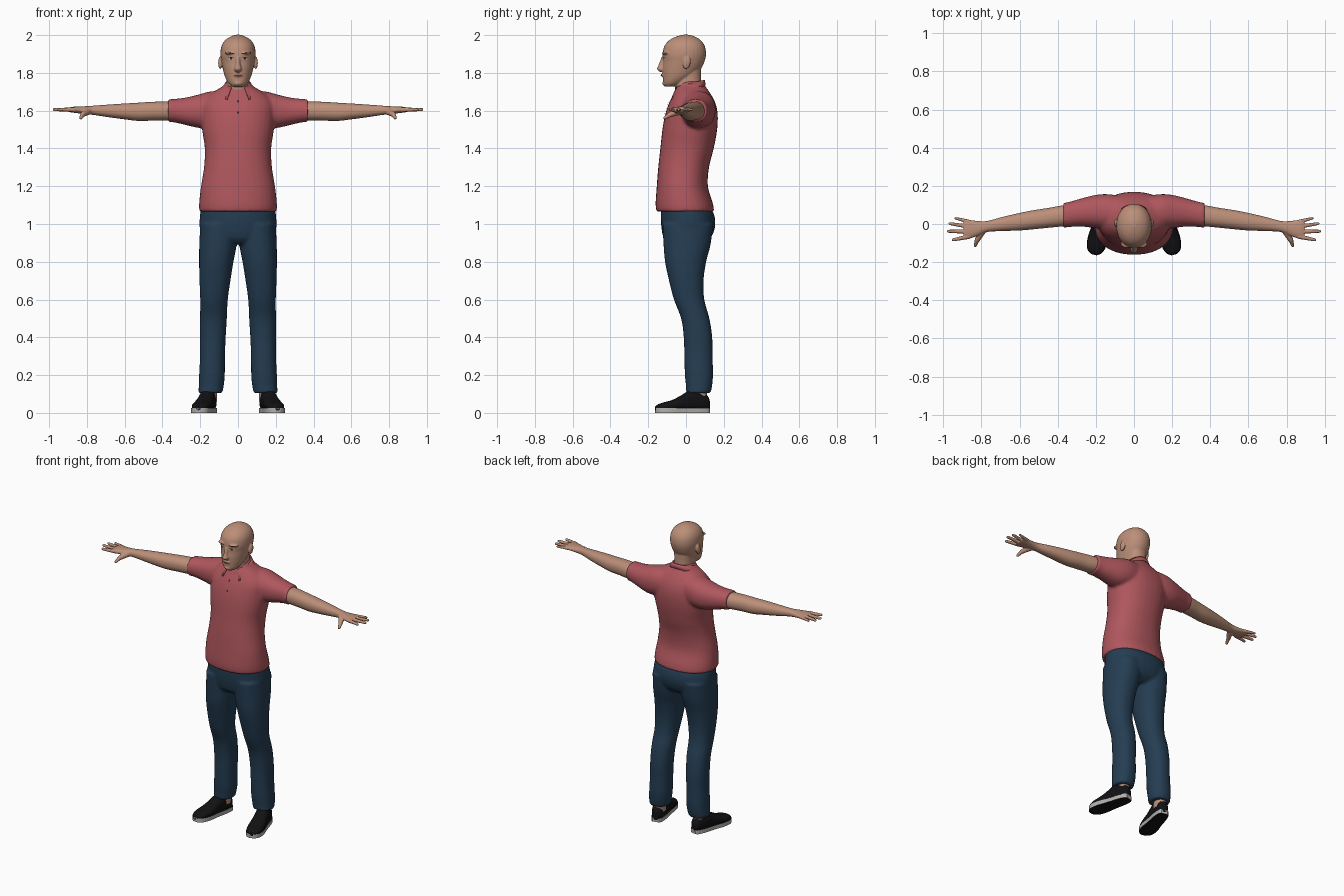
import bpy, bmesh, math
from mathutils import Matrix, Vector

cube = bpy.data.objects.get("Cube")
if cube:
    bpy.data.objects.remove(cube, do_unlink=True)


def material(name, r, g, b):
    m = bpy.data.materials.new(name)
    m.use_nodes = True
    m.diffuse_color = (r, g, b, 1)
    node = m.node_tree.nodes["Principled BSDF"]
    node.inputs["Base Color"].default_value = (r, g, b, 1)
    node.inputs["Roughness"].default_value = 0.8
    return m


SKIN = material("skin", 0.50, 0.275, 0.19)
SHIRT = material("red cotton", 0.43, 0.095, 0.11)
DENIM = material("blue denim", 0.018, 0.047, 0.085)
BLACK = material("black shoe", 0.006, 0.006, 0.007)
SOLE = material("pale rubber", 0.45, 0.44, 0.42)
DARK = material("dark brown", 0.03, 0.018, 0.014)
WHITE = material("eye white", 0.55, 0.52, 0.48)
LIPS = material("lips", 0.36, 0.15, 0.115)


def spline(rows, steps=5):
    """Catmull-Rom interpolation of the rows of a section table."""
    rows = [Vector(r) for r in rows]
    out = []
    for i in range(len(rows) - 1):
        b, c = rows[i], rows[i + 1]
        tb = (c - rows[max(i - 1, 0)]) / 2
        tc = (rows[min(i + 2, len(rows) - 1)] - b) / 2
        for k in range(steps):
            u = k / steps
            out.append(b + tb * u + (3 * (c - b) - 2 * tb - tc) * u**2
                       + (2 * (b - c) + tb + tc) * u**3)
    return out + [rows[-1]]


def loft(bm, rows, axis="z", side=1, power=2.2, n=32):
    """Closed skin over rows (position, centre u, centre v, radius u, radius v)."""
    rings = []
    for t, cu, cv, ru, rv in spline(rows):
        ring = []
        for k in range(n):
            a = math.tau * k / n
            c, s = math.cos(a), math.sin(a)
            u = cu + ru * math.copysign(abs(c) ** (2 / power), c)
            v = cv + rv * math.copysign(abs(s) ** (2 / power), s)
            x, y, z = {"x": (t, u, v), "y": (u, t, v), "z": (u, v, t)}[axis]
            ring.append(bm.verts.new((side * x, y, z)))
        rings.append(ring)
    for p, q in zip(rings, rings[1:]):
        for k in range(n):
            bm.faces.new((p[k], p[k - 1], q[k - 1], q[k]))
    bm.faces.new(rings[0])
    bm.faces.new(rings[-1])


def slab(z, w, front, back, cx=0):
    """Horizontal section given by half width, front y and back y."""
    return (z, cx, (front + back) / 2, w, (back - front) / 2)


def blob(bm, centre, radii, tilt=0):
    m = Matrix.Translation(centre) @ Matrix.Rotation(tilt, 4, "X") @ Matrix.Diagonal((*radii, 1))
    bmesh.ops.create_uvsphere(bm, u_segments=20, v_segments=12, radius=1, matrix=m)


def capsule(bm, a, b, ra, rb):
    a, b = Vector(a), Vector(b)
    turn = (b - a).to_track_quat("Z", "Y").to_matrix().to_4x4()
    bmesh.ops.create_cone(bm, cap_ends=True, segments=16, radius1=ra, radius2=rb,
                          depth=(b - a).length, matrix=Matrix.Translation((a + b) / 2) @ turn)
    blob(bm, a, (ra, ra, ra))
    blob(bm, b, (rb, rb, rb))


def finish(name, bm, mats, voxel=0, smooth=4):
    bmesh.ops.recalc_face_normals(bm, faces=bm.faces)
    me = bpy.data.meshes.new(name)
    bm.to_mesh(me)
    bm.free()
    for m in mats:
        me.materials.append(m)
    me.shade_smooth()
    me.set_sharp_from_angle(angle=math.radians(40))
    ob = bpy.data.objects.new(name, me)
    bpy.context.collection.objects.link(ob)
    if voxel:  # fuse the overlapping pieces into one soft skin
        r = ob.modifiers.new("fuse", "REMESH")
        r.mode, r.voxel_size, r.use_smooth_shade = "VOXEL", voxel, True
        s = ob.modifiers.new("soften", "SMOOTH")
        s.factor, s.iterations = 0.5, smooth
    return ob


def plate(name, target, mat, cx, cz, rx, rz, lift=0.002, tilt=0, square=False):
    """Thin patch projected from the front onto a target surface."""
    bm = bmesh.new()
    bmesh.ops.create_grid(bm, x_segments=10, y_segments=10, size=1)
    for v in bm.verts:
        x, y = v.co.x, v.co.y
        if not square:
            x, y = x * math.sqrt(1 - y * y / 2), y * math.sqrt(1 - x * x / 2)
        v.co = (cx + rx * x, -0.4, cz + rz * y + tilt * rx * x)
    ob = finish(name, bm, [mat])
    w = ob.modifiers.new("wrap", "SHRINKWRAP")
    w.target, w.wrap_method, w.offset = target, "PROJECT", lift
    w.use_project_y = True


# Shirt: body and both sleeves
bm = bmesh.new()
loft(bm, [slab(*r) for r in (
    (1.065, .206, -.157, .15), (1.11, .206, -.161, .142), (1.2, .196, -.155, .116),
    (1.3, .18, -.147, .122), (1.4, .176, -.136, .147), (1.5, .19, -.125, .165),
    (1.58, .195, -.11, .168), (1.64, .19, -.09, .156), (1.69, .145, -.066, .13),
    (1.73, .08, -.05, .102), (1.755, .064, -.042, .092))])
for side in (1, -1):
    loft(bm, [(.08, .06, 1.61, .09, .095), (.15, .065, 1.605, .092, .096),
              (.21, .065, 1.597, .086, .088), (.28, .06, 1.597, .073, .072),
              (.34, .05, 1.6, .066, .062), (.37, .046, 1.6, .066, .061)], "x", side)
shirt = finish("shirt", bm, [SHIRT], 0.009, 5)

# Collar: folded strip, open at the front
bm = bmesh.new()
rows = []
for i in range(33):
    a = 2.6 * (i / 16 - 1)
    s, c = math.sin(a), math.cos(a)
    f = (1 - c) / 2
    r = .087 + .03 * f
    top = (.069 * s, .018 + .081 * c, 1.764 - .04 * f)
    low = (r * s, .018 + r * c, 1.735 - .082 * f)
    rows.append([bm.verts.new(top), bm.verts.new(low)])
for p, q in zip(rows, rows[1:]):
    bm.faces.new((p[0], q[0], q[1], p[1]))
collar = finish("collar", bm, [SHIRT])
collar.modifiers.new("cloth", "SOLIDIFY").thickness = 0.006

# Placket and buttons
plate("placket", shirt, SHIRT, 0, 1.62, .014, .065, .004, square=True)
for i, z in enumerate((1.65, 1.59)):
    plate(f"button_{i + 1}", shirt, DARK, 0, z, .006, .006, .007)

# Trousers: hips and both legs
bm = bmesh.new()
loft(bm, [slab(*r) for r in (
    (.895, .12, -.09, .09), (.925, .185, -.118, .13), (.98, .203, -.13, .153),
    (1.04, .202, -.134, .152), (1.09, .195, -.132, .13))])
for side in (1, -1):
    loft(bm, [slab(*r) for r in (
        (.105, .063, 0, .13, .146), (.14, .066, 0, .138, .142),
        (.2, .068, -.006, .143, .138), (.3, .066, -.009, .141, .135),
        (.4, .068, -.012, .139, .133), (.5, .071, -.026, .124, .13),
        (.6, .073, -.064, .097, .127), (.7, .082, -.09, .093, .122),
        (.8, .091, -.111, .107, .115), (.89, .099, -.119, .13, .106),
        (1.0, .1, -.125, .145, .1))], side=side)
finish("trousers", bm, [DENIM], 0.009, 4)

# Head: skull, neck, nose, brow, lips, chin and ears
bm = bmesh.new()
loft(bm, [slab(*r) for r in (
    (1.728, .03, -.112, -.05), (1.745, .05, -.12, -.015), (1.78, .069, -.123, .04),
    (1.82, .08, -.125, .078), (1.86, .088, -.122, .098), (1.9, .093, -.124, .106),
    (1.94, .088, -.115, .1), (1.97, .071, -.092, .081), (1.99, .044, -.058, .052),
    (2.002, .012, -.018, .015))], power=2.1)
loft(bm, [slab(*r) for r in (
    (1.65, .075, -.05, .088), (1.72, .063, -.058, .083), (1.77, .06, -.056, .08),
    (1.83, .06, -.04, .08))])
loft(bm, [slab(*r) for r in (
    (1.805, .012, -.138, -.1), (1.82, .02, -.153, -.1), (1.845, .013, -.144, -.1),
    (1.885, .011, -.129, -.1))])
blob(bm, (0, -.112, 1.788), (.028, .02, .012))
blob(bm, (0, -.106, 1.745), (.025, .02, .015))
for side in (1, -1):
    blob(bm, (side * .038, -.104, 1.905), (.032, .022, .009))
    blob(bm, (side * .094, .004, 1.853), (.011, .02, .034), -.2)
head = finish("head", bm, [SKIN], 0.004, 3)

# Face details
plate("mouth", head, LIPS, 0, 1.788, .024, .007)
plate("mouth_line", head, DARK, 0, 1.788, .022, .001, .003)
for side, label in ((1, "left"), (-1, "right")):
    x = side * .036
    plate(label + "_eye", head, WHITE, x, 1.877, .015, .006)
    plate(label + "_iris", head, DARK, x, 1.877, .006, .006, .003)
    plate(label + "_eyelid", head, DARK, x, 1.883, .016, .0015, .003)
    plate(label + "_eyebrow", head, DARK, x, 1.904, .019, .0025, tilt=side * .15)

for side, label in ((1, "left"), (-1, "right")):
    # Arm, palm, fingers and thumb
    bm = bmesh.new()
    loft(bm, [(.3, .047, 1.6, .05, .05), (.37, .043, 1.598, .055, .051),
              (.45, .032, 1.597, .052, .05), (.53, .022, 1.594, .05, .048),
              (.6, .012, 1.596, .046, .042), (.69, 0, 1.599, .037, .033),
              (.77, -.013, 1.602, .029, .024), (.82, -.023, 1.603, .039, .02),
              (.87, -.028, 1.605, .05, .016), (.893, -.028, 1.605, .046, .012)], "x", side)
    for knuckle, tip_x, tip_y, r in ((.012, .935, .03, .009), (-.014, .965, .002, .01),
                                     (-.04, .973, -.038, .0105), (-.066, .948, -.083, .0105)):
        capsule(bm, (side * .865, knuckle, 1.605), (side * tip_x, tip_y, 1.606), r + .002, r - .002)
    joint = (side * .822, -.083, 1.58)
    capsule(bm, (side * .795, -.035, 1.597), joint, .02, .014)
    capsule(bm, joint, (side * .832, -.112, 1.562), .013, .009)
    finish(label + "_arm", bm, [SKIN], 0.004, 2)

    # Ankle
    bm = bmesh.new()
    loft(bm, [(.06, .148, .07, .036, .042), (.11, .147, .07, .035, .04),
              (.16, .147, .07, .035, .04)], side=side)
    finish(label + "_ankle", bm, [SKIN])

    # Shoe upper and sole share a length, half width and height profile
    profile = [(0, .018, .075), (.015, .031, .095), (.06, .04, .115), (.1, .042, .122),
               (.15, .045, .093), (.2, .05, .068), (.245, .047, .056), (.275, .034, .046),
               (.292, .012, .034)]
    place = (Matrix.Diagonal((side, 1, 1, 1)) @ Matrix.Translation((.14, .122, 0))
             @ Matrix.Rotation(math.radians(14), 4, "Z"))
    bm = bmesh.new()
    loft(bm, [(-t, 0, (h + .012) / 2, w, (h - .012) / 2) for t, w, h in profile], "y", power=2.4)
    bm.transform(place)
    finish(label + "_shoe", bm, [BLACK])

    bm = bmesh.new()
    edge = spline([(t, w + .003) for t, w, h in profile])
    outline = [(w, -t) for t, w in edge] + [(-w, -t) for t, w in reversed(edge)]
    base = bm.faces.new([bm.verts.new((x, y, 0)) for x, y in outline])
    up = bmesh.ops.extrude_face_region(bm, geom=[base], use_keep_orig=True)["geom"]
    for v in up:
        if isinstance(v, bmesh.types.BMVert):
            v.co.z = .027
    bm.transform(place)
    bm.normal_update()
    for face in bm.faces:
        face.material_index = int(abs(face.normal.z) < .5)
    finish(label + "_sole", bm, [BLACK, SOLE])
